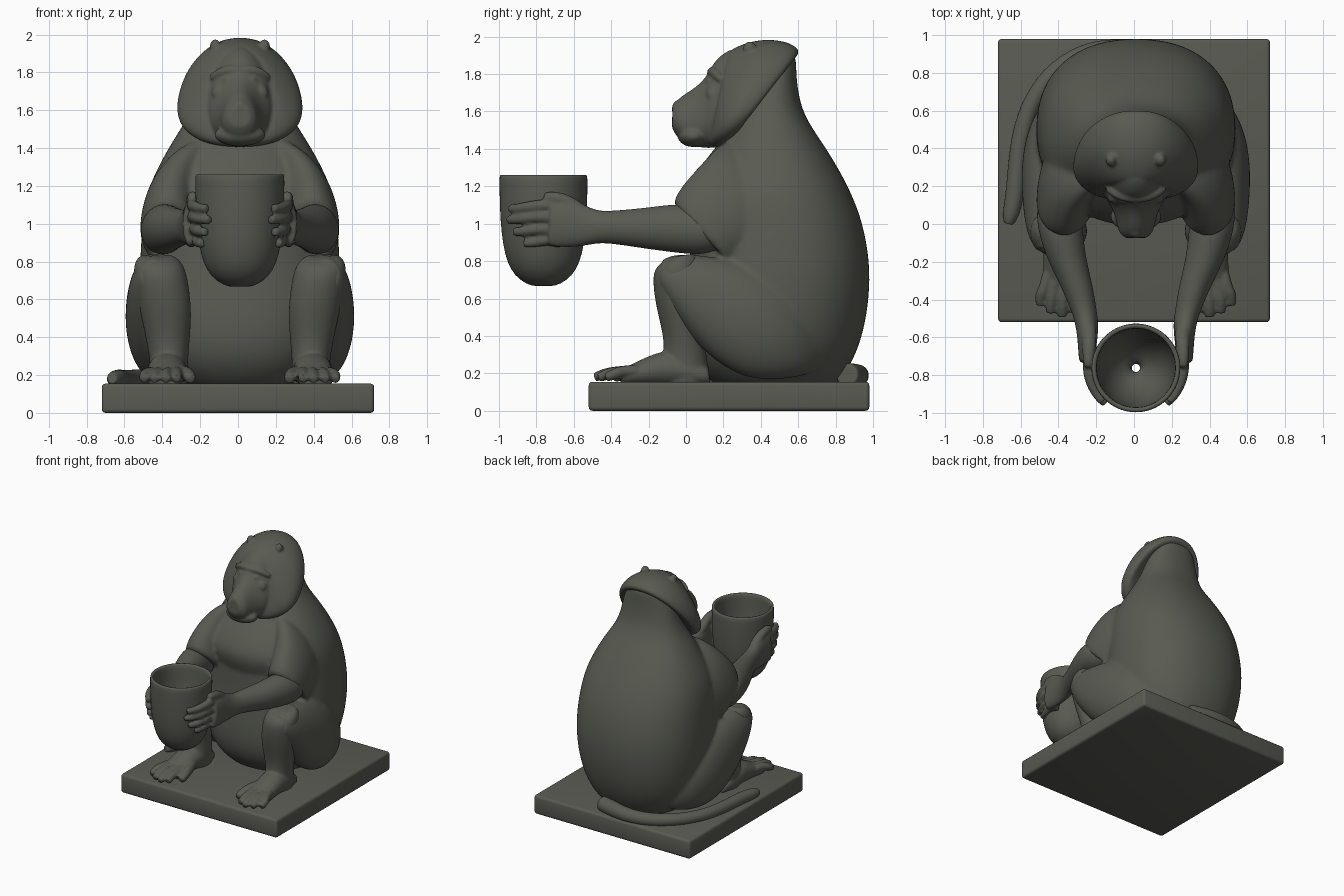
import bpy, bmesh, math
from mathutils import Vector

CX = 0.01  # the figure sits very slightly right of centre
stone = bpy.data.materials.new("dark_stone")
stone.diffuse_color = (0.10, 0.105, 0.085, 1)


def finish(name, bm, level=0, mirror=False, x=CX):
    me = bpy.data.meshes.new(name)
    bm.to_mesh(me)
    bm.free()
    me.materials.append(stone)
    for p in me.polygons:
        p.use_smooth = True
    ob = bpy.data.objects.new(name, me)
    bpy.context.collection.objects.link(ob)
    ob.location.x = x
    if mirror:
        m = ob.modifiers.new("mirror", 'MIRROR')
        m.use_mirror_merge = False
    if level:
        s = ob.modifiers.new("subdivide", 'SUBSURF')
        s.levels = s.render_levels = level
    return ob


def skin(name, rings, loop=False, level=2, mirror=False):
    """Skin a list of vertex rings into a smooth object."""
    if not loop:  # rounded end caps
        def inset(r):
            c = sum(r, Vector()) / len(r)
            return [c + (v - c) * 0.85 for v in r]
        rings = [inset(rings[0])] + rings + [inset(rings[-1])]
    bm = bmesh.new()
    vr = [[bm.verts.new(v) for v in r] for r in rings]
    n = len(vr[0])
    for a, b in list(zip(vr, vr[1:])) + ([(vr[-1], vr[0])] if loop else []):
        for i in range(n):
            j = (i + 1) % n
            bm.faces.new((a[i], a[j], b[j], b[i]))
    if not loop:
        bm.faces.new(vr[0])
        bm.faces.new(vr[-1])
    bmesh.ops.recalc_face_normals(bm, faces=bm.faces)
    return finish(name, bm, level, mirror)


def loft(name, sections, mirror=False, egg=0.0, power=1.0, n=24):
    """Section = (centre x, y and z of one end, y and z of other end, half width in x)."""
    def sq(v):
        return math.copysign(abs(v) ** power, v)
    rings = []
    for cx, ya, za, yb, zb, rx in sections:
        ring = []
        for i in range(n):
            a = math.tau * i / n
            s = sq(math.sin(a))
            t = 0.5 + 0.5 * s
            ring.append(Vector((cx + rx * sq(math.cos(a)) * (1 - egg * s),
                                ya + (yb - ya) * t, za + (zb - za) * t)))
        rings.append(ring)
    return skin(name, rings, mirror=mirror)


def tube(name, pts, mirror=False, n=12):
    """Tapered tube through points (x, y, z, radius)."""
    p = [Vector(q[:3]) for q in pts]
    rings = []
    for i, q in enumerate(pts):
        d = p[min(i + 1, len(p) - 1)] - p[max(i - 1, 0)]
        rot = d.to_track_quat('Z', 'Y')
        rings.append([p[i] + rot @ Vector((q[3] * math.cos(math.tau * k / n),
                                           q[3] * math.sin(math.tau * k / n), 0)) for k in range(n)])
    return skin(name, rings, mirror=mirror)


def ball(name, loc, scale, mirror=False):
    bm = bmesh.new()
    bmesh.ops.create_uvsphere(bm, u_segments=24, v_segments=14, radius=1)
    for v in bm.verts:
        v.co = Vector(loc) + Vector([a * b for a, b in zip(v.co, scale)])
    return finish(name, bm, 0, mirror)


def blend(name, parts, voxel, smooth):
    """Fuse parts into one carved-looking surface."""
    bpy.context.view_layer.update()
    dg = bpy.context.evaluated_depsgraph_get()
    bm = bmesh.new()
    for ob in parts:
        ev = ob.evaluated_get(dg)
        bm.from_mesh(ev.to_mesh())
        ev.to_mesh_clear()
    for ob in parts:
        bpy.data.objects.remove(ob)
    ob = finish(name, bm)
    r = ob.modifiers.new("fuse", 'REMESH')
    r.mode, r.voxel_size, r.use_smooth_shade = 'VOXEL', voxel, True
    s = ob.modifiers.new("soften", 'SMOOTH')
    s.factor, s.iterations = 0.5, smooth
    return ob


# base slab
bm = bmesh.new()
bmesh.ops.create_cube(bm, size=1)
for v in bm.verts:
    v.co = Vector((v.co.x * 1.44, v.co.y * 1.5 + 0.23, v.co.z * 0.155 + 0.0775))
bmesh.ops.bevel(bm, geom=bm.edges[:], offset=0.02, segments=3, profile=0.5, affect='EDGES')
finish("base", bm, x=0).data.set_sharp_from_angle(angle=math.radians(35))

# body: torso running up into the neck, chest, caped shoulders and thighs
torso = loft("torso", [(0, y0, z, y1, z, rx) for z, y0, y1, rx in [
    (0.13, 0.16, 0.80, 0.31), (0.24, 0.04, 0.885, 0.43), (0.40, -0.01, 0.95, 0.50),
    (0.60, 0.0, 0.985, 0.53), (0.80, 0.02, 0.988, 0.535), (1.0, 0.02, 0.95, 0.52),
    (1.12, 0.02, 0.905, 0.505), (1.22, 0.05, 0.86, 0.475), (1.35, 0.13, 0.785, 0.41),
    (1.45, 0.18, 0.72, 0.35), (1.55, 0.23, 0.65, 0.285), (1.65, 0.3, 0.61, 0.245),
    (1.78, 0.35, 0.59, 0.215), (1.90, 0.4, 0.59, 0.16)]], power=0.88)
chest = loft("chest", [(0, y0, z, y1, z, rx) for z, y0, y1, rx in [
    (0.85, 0.08, 0.6, 0.40), (1.06, -0.01, 0.6, 0.45), (1.15, -0.02, 0.6, 0.45),
    (1.25, 0.03, 0.6, 0.43), (1.35, 0.11, 0.6, 0.38), (1.44, 0.18, 0.6, 0.31)]])
sleeve = loft("cape_sleeve", [
    (.375, .26, .76, -.065, 1.10, .145), (.38, .27, .79, -.065, 1.135, .15),
    (.375, .40, .86, -.02, 1.21, .15), (.345, .52, .98, .08, 1.32, .145),
    (.27, .58, 1.10, .17, 1.42, .13), (.18, .6, 1.2, .25, 1.46, .10)], mirror=True)
thigh = loft("thigh", [
    (.46, -.15, .66, -.13, .81, .07), (.45, -.06, .50, -.05, .845, .13),
    (.445, .10, .30, .12, .83, .158), (.44, .30, .17, .30, .80, .17),
    (.43, .47, .16, .47, .72, .155), (.39, .62, .18, .62, .60, .13),
    (.32, .72, .22, .72, .50, .08)], mirror=True)
blend("body", [torso, chest, sleeve, thigh], 0.014, 9)

# arms: flat palms, fingers curling round the cup, and thumbs
arms = [loft("arm", [
    (.40, .22, .88, .12, 1.08, .10), (.41, .10, .83, .04, 1.09, .12),
    (.40, -.02, .84, -.04, 1.11, .12), (.37, -.18, .86, -.18, 1.09, .105),
    (.31, -.34, .885, -.33, 1.075, .085), (.275, -.46, .90, -.46, 1.065, .068),
    (.258, -.54, .88, -.52, 1.09, .062), (.256, -.64, .87, -.60, 1.13, .052),
    (.262, -.74, .88, -.72, 1.12, .04)], mirror=True)]
for z, end, r in [(.905, 28, .225), (.965, 42, .24), (1.03, 50, .25), (1.09, 46, .252)]:
    pts = []
    for i in range(6):
        a = math.radians(-25 + (end + 25) * i / 5)
        pts.append((r * math.cos(a), -.76 - r * math.sin(a), z + 0.01 * math.sin(i), .039 - .003 * i))
    arms.append(tube("finger", pts, mirror=True))
arms.append(tube("thumb", [(.25, -.53, 1.04, .04), (.245, -.60, 1.10, .04),
                           (.25, -.68, 1.14, .036), (.25, -.76, 1.145, .026)], mirror=True))
blend("arms_and_hands", arms, 0.01, 4)

# cup: lathe profile with hollow inside and a small drain hole
profile = [(.020, .664), (.06, .666), (.125, .695), (.178, .755), (.208, .84), (.225, .95), (.234, 1.08),
           (.236, 1.245), (.234, 1.262), (.212, 1.262), (.208, 1.245), (.203, 1.08), (.175, .93),
           (.12, .82), (.06, .76), (.020, .74)]
skin("cup", [[Vector((r * math.cos(math.tau * i / 48), -.762 + r * math.sin(math.tau * i / 48), z))
              for i in range(48)] for r, z in profile], loop=True, level=1)

# lower legs with feet and toes
legs = [loft("shin", [
    (.44, -.09, .82, .04, .84, .09), (.43, -.17, .77, .09, .81, .135),
    (.415, -.18, .69, .09, .68, .145), (.39, -.16, .55, .07, .52, .137),
    (.38, -.12, .40, .10, .36, .115), (.375, -.12, .30, .12, .25, .10),
    (.375, -.14, .14, .12, .14, .10)], mirror=True)]
legs.append(loft("foot", [
    (.38, .13, .13, .12, .24, .08), (.38, 0, .13, 0, .29, .105),
    (.385, -.12, .13, -.10, .335, .105), (.39, -.24, .13, -.24, .275, .10),
    (.40, -.32, .13, -.32, .235, .10), (.40, -.35, .13, -.35, .20, .09)], mirror=True))
for xa, xb, yb in [(.335, .335, -.465), (.38, .39, -.49), (.425, .45, -.47), (.465, .505, -.43)]:
    legs.append(tube("toe", [(xa, -.26, .215, .032), ((xa + xb) / 2, -.35, .21, .032),
                             (xb, yb + .06, .20, .032), (xb, yb, .178, .026)], mirror=True))
legs.append(tube("big_toe", [(.32, -.17, .21, .045), (.285, -.26, .21, .04),
                             (.265, -.34, .195, .036), (.262, -.39, .178, .028)], mirror=True))
blend("legs_and_feet", legs, 0.01, 3)

# tail wrapped round the left side of the base
tube("tail", [(.15, .86, .19, .07), (-.05, .93, .19, .06), (-.25, .92, .185, .055), (-.43, .82, .185, .052),
              (-.55, .66, .18, .05), (-.61, .48, .18, .05), (-.63, .30, .18, .05), (-.64, .15, .18, .052),
              (-.665, .04, .18, .045), (-.675, 0.0, .18, .025)])

# head: flared mane meeting the neck, face, muzzle and small features
head = [loft("mane", [
    (0, .29, 1.53, .54, 1.86, .23), (0, .26, 1.47, .59, 1.89, .275),
    (0, .225, 1.42, .615, 1.925, .31), (0, .19, 1.405, .565, 1.97, .325),
    (0, .16, 1.40, .45, 1.992, .325), (0, .13, 1.41, .33, 1.975, .275),
    (0, .12, 1.43, .23, 1.93, .20)], egg=0.22, power=0.88)]
head.append(loft("face", [
    (0, .22, 1.42, .26, 1.95, .19), (0, .14, 1.40, .155, 1.885, .168),
    (0, .095, 1.405, .12, 1.80, .135), (0, .04, 1.41, .06, 1.735, .11),
    (0, -.01, 1.43, .0, 1.70, .098), (0, -.05, 1.465, -.045, 1.665, .088),
    (0, -.075, 1.51, -.072, 1.63, .055)], egg=0.2))
head += [
    ball("lower_jaw", (0, .04, 1.47), (.135, .085, .06)),
    ball("nose", (0, -.042, 1.615), (.04, .034, .045)),
    ball("nostril_wing", (.03, -.045, 1.60), (.02, .022, .02), True),
    tube("brow", [(-.15, .19, 1.77, .02), (-.11, .16, 1.80, .025), (-.055, .142, 1.815, .028),
                  (0, .135, 1.808, .025), (.055, .142, 1.815, .028), (.11, .16, 1.80, .025),
                  (.15, .19, 1.77, .02)]),
    ball("eye", (.062, .128, 1.762), (.03, .022, .016), True),
    ball("cheek", (.10, .14, 1.69), (.05, .035, .05), True),
    ball("ear", (.13, .34, 1.935), (.03, .035, .04), True)]
blend("head", head, 0.009, 4)
